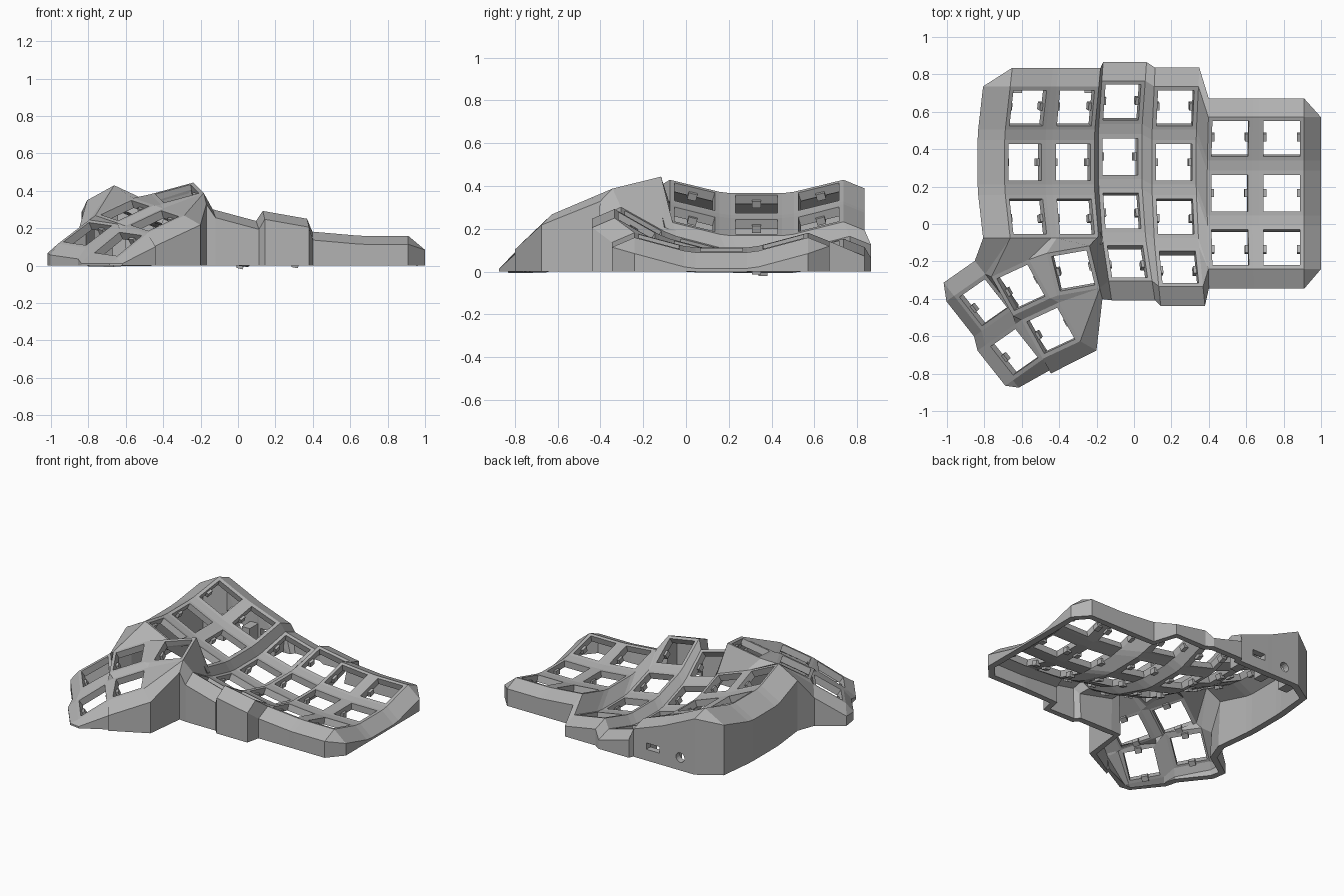
import bpy, bmesh
from math import radians, sin, cos, pi
from mathutils import Vector, Matrix, Euler

cube = bpy.data.objects.get("Cube")
if cube:
    bpy.data.objects.remove(cube, do_unlink=True)

grey = bpy.data.materials.new("plain grey")
grey.use_nodes = True
colour = (0.45, 0.45, 0.45, 1)
grey.diffuse_color = colour
grey.node_tree.nodes["Principled BSDF"].inputs["Base Color"].default_value = colour

PLATE, HOLE, THICK = 0.12, 0.098, 0.045
ROW_R, COL_R = 1.12, 3.2
TL, TR, BR, BL = range(4)
SIGNS = [(-1, 1), (1, 1), (1, -1), (-1, -1)]


def make_object(name, bm):
    mesh = bpy.data.meshes.new(name)
    bm.to_mesh(mesh)
    bm.free()
    mesh.materials.append(grey)
    ob = bpy.data.objects.new(name, mesh)
    bpy.context.scene.collection.objects.link(ob)
    return ob


# Key frames: finger columns on a curved bowl, then the thumb cluster
frames = {}
for c in range(6):
    tilt = Matrix.Rotation(radians(25 - 5 * c), 4, 'Y')
    pinky = c > 3
    y = 0.165 if pinky else 0.36 if c == 2 else 0.33
    hub = Vector((0.79 if pinky else 0.77, y, COL_R + (0.09 if pinky else 0.016)))
    for r in range(4 if c in (2, 3) else 3):
        phi = radians(15 * (1 - r))
        low = 0.06 if c == 2 else 0
        arm = Vector((0, ROW_R * sin(phi), ROW_R * (1 - cos(phi)) - COL_R - low))
        frames[c, r] = (Matrix.Translation(hub) @ tilt @ Matrix.Translation(arm)
                        @ Matrix.Rotation(phi, 4, 'X'))

thumbs = {
    "T1": ((-0.325, -0.25, 0.385), (14, -15, 10)),
    "T2": ((-0.605, -0.34, 0.295), (10, -23, 25)),
    "T3": ((-0.805, -0.42, 0.17), (6, -32, 35)),
    "T4": ((-0.445, -0.57, 0.24), (10, -23, 25)),
    "T5": ((-0.64, -0.685, 0.115), (6, -34, 35)),
}
for name, (loc, rot) in thumbs.items():
    turn = Euler([radians(a) for a in rot], 'XYZ').to_matrix().to_4x4()
    frames[name] = Matrix.Translation(loc) @ turn

# Shell surface: one square ring per key
bm = bmesh.new()
K = {}


def face(*verts):
    unique = list(dict.fromkeys(verts))
    if len(unique) > 2:
        bm.faces.new(unique)


for key, m in frames.items():
    outer, inner = [[bm.verts.new(m @ Vector((sx * s, sy * s, 0))) for sx, sy in SIGNS]
                    for s in (PLATE, HOLE)]
    for i in range(4):
        j = (i + 1) % 4
        face(outer[i], inner[i], inner[j], outer[j])
    K[key] = outer

# Webs between rows and between columns
for (c, r) in [k for k in K if isinstance(k, tuple)]:
    if (c, r + 1) in K:
        a, b = K[c, r], K[c, r + 1]
        face(a[BL], b[TL], b[TR], a[BR])
for c in range(5):
    rows = [r for r in range(4) if (c, r) in K and (c + 1, r) in K]
    left = [K[c, r][i] for r in rows for i in (TR, BR)]
    right = [K[c + 1, r][i] for r in rows for i in (TL, BL)]
    for i in range(len(left) - 1):
        face(left[i], left[i + 1], right[i + 1], right[i])
face(K[3, 2][BR], K[3, 3][TR], K[4, 2][BL])
face(K[3, 3][TR], K[3, 3][BR], K[4, 2][BL])

# Webs inside the thumb cluster
T1, T2, T3, T4, T5 = (K["T%d" % i] for i in range(1, 6))
face(T3[TR], T2[TL], T2[BL], T3[BR])
face(T2[TR], T1[TL], T1[BL], T2[BR])
face(T2[BL], T2[BR], T4[TR], T4[TL])
face(T3[BL], T3[BR], T5[TR], T5[TL])
face(T5[TR], T4[TL], T4[BL], T5[BR])
face(T3[BR], T2[BL], T4[TL], T5[TR])
face(T2[BR], T1[BL], T4[TR])
face(T1[BL], T1[BR], T4[TR])
face(T1[BR], T4[BR], T4[TR])

# Webs joining the thumb cluster to the finger bowl
A, B, C, D = K[0, 2], K[1, 2], K[2, 2], K[2, 3]
face(A[BL], T3[TR], T2[TL])
face(A[BL], T2[TL], T2[TR], A[BR])
face(A[BR], T2[TR], T1[TL], B[BL])
face(B[BL], T1[TL], T1[TR], B[BR])
face(B[BR], T1[TR], C[BL])
face(C[BL], T1[TR], D[TL])
face(D[TL], T1[TR], T1[BR], D[BL])

# Rim walk: key, corner, outward direction, reach, drop
UP, RIGHT, DOWN, LEFT = (0, 1), (1, 0), (0, -1), (-1, 0)
rim = []
for c in range(6):
    rim += [((c, 0), i, UP, 0.10, 0.04) for i in (TL, TR)]
for r in range(3):
    rim += [((5, r), i, RIGHT, 0.09, 0.075) for i in (TR, BR)]
for key in [(5, 2), (4, 2), (3, 3), (2, 3)]:
    rim += [(key, i, DOWN, 0.105, 0.045) for i in (BR, BL)]
rim += [("T1", BR, DOWN, 0.06, 0.06), ("T4", BR, (0.55, -0.8), 0.1, 0.05),
        ("T4", BL, DOWN, 0.09, 0.07), ("T5", BR, DOWN, 0.07, 0.07),
        ("T5", BL, DOWN, 0.05, 0.05)]
for key in ("T5", "T3"):
    rim += [(key, i, LEFT, 0.05, 0.06) for i in (BL, TL)]
rim += [("T3", i, UP, 0.09, 0.05) for i in (TL, TR)]
for r in (2, 1, 0):
    rim += [((0, r), i, LEFT, 0.145, 0.08) for i in (BL, TL)]

# Sloped shoulder and upright wall down to the ground
posts = []
for key, i, d, reach, drop in rim:
    p = K[key][i]
    out = frames[key].to_3x3() @ Vector((d[0], d[1], 0))
    out.z = 0
    q = p.co + out.normalized() * reach
    q.z = max(p.co.z - drop, 0.012)
    posts.append((p, bm.verts.new(q), bm.verts.new((q.x, q.y, 0))))


def wall_with_opening(corners, cx, cz, profile):
    y = corners[0].co.y
    loop = [bm.verts.new((cx + px, y, cz + pz)) for px, pz in profile]
    edges = []
    for ring in (corners, loop):
        for a, b in zip(ring, ring[1:] + ring[:1]):
            edges.append(bm.edges.get((a, b)) or bm.edges.new((a, b)))
    bmesh.ops.triangle_fill(bm, use_beauty=True, edges=edges)


slot = [(sx * 0.05, sz * 0.022) for sx, sz in SIGNS]
jack = [(0.033 * cos(k * pi / 8), 0.033 * sin(k * pi / 8)) for k in range(16)]
openings = {0: (-0.54, 0.09, jack), 2: (-0.33, 0.10, slot)}
for n, (p, q, g) in enumerate(posts):
    p2, q2, g2 = posts[(n + 1) % len(posts)]
    face(p, q, q2, p2)
    if n in openings:
        wall_with_opening([q, q2, g2, g], *openings[n])
    else:
        face(q, g, g2, q2)

bmesh.ops.recalc_face_normals(bm, faces=bm.faces[:])
bm.faces.ensure_lookup_table()
if bm.faces[0].normal.z < 0:
    bmesh.ops.reverse_faces(bm, faces=bm.faces[:])
shell = make_object("keyboard_shell", bm)
solid = shell.modifiers.new("wall thickness", 'SOLIDIFY')
solid.thickness = THICK
solid.offset = -1


def add_box(bm, m, centre, size):
    bmesh.ops.create_cube(bm, size=1, matrix=m @ Matrix.Translation(centre)
                          @ Matrix.Diagonal((*size, 1)))


# Switch clips under both sides of every opening
bm = bmesh.new()
for m in frames.values():
    for side in (-1, 1):
        add_box(bm, m, (side * 0.1, 0, -0.042), (0.036, 0.042, 0.034))
make_object("switch_clips", bm)

# Port holders inside the back wall
bm = bmesh.new()
for x, w in ((-0.635, 0.07), (-0.43, 0.06), (-0.235, 0.06)):
    add_box(bm, Matrix(), (x, 0.755, 0.08), (w, 0.11, 0.14))
make_object("port_holders", bm)
